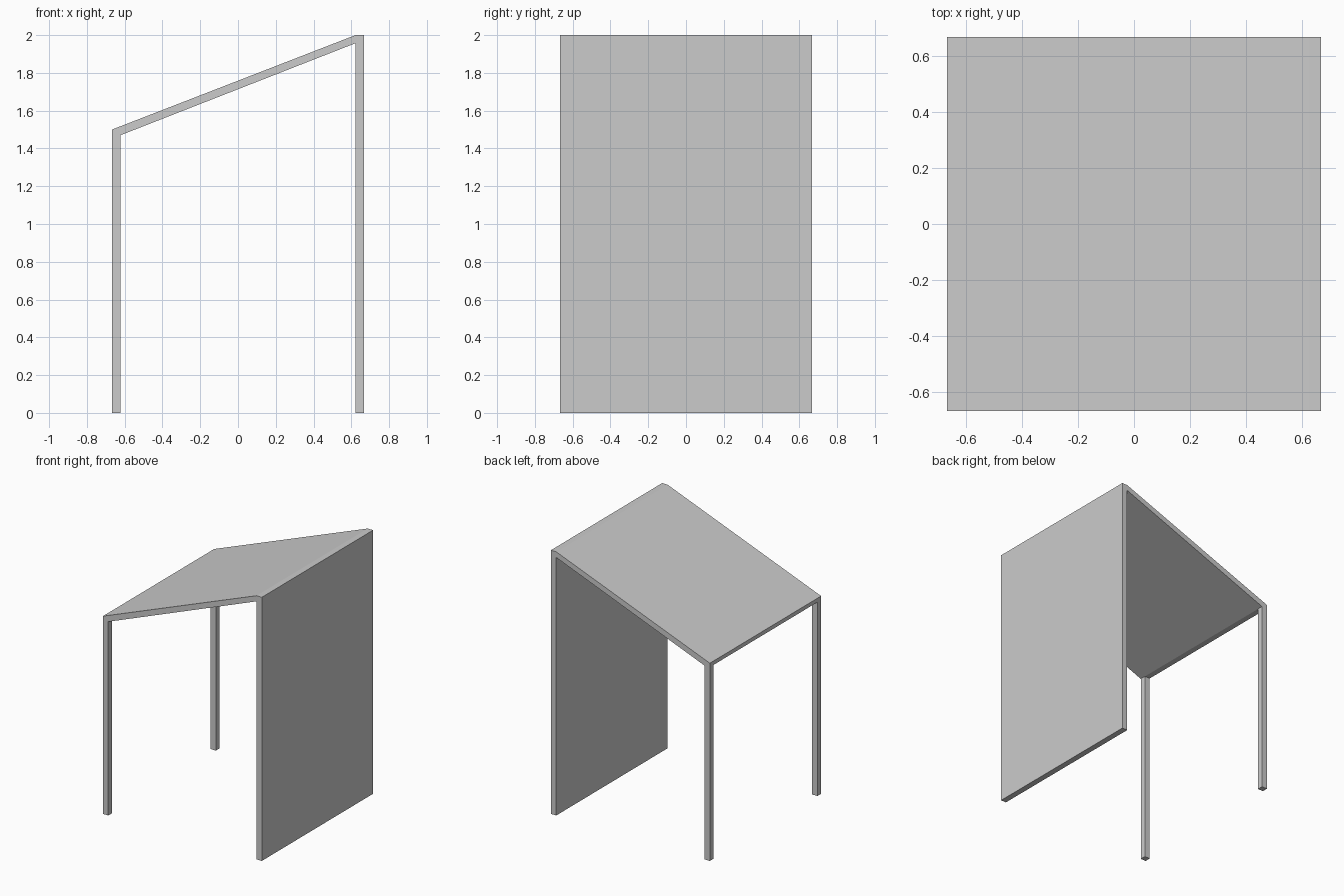
import bpy
import bmesh

if "Cube" in bpy.data.objects:
    bpy.data.objects.remove(bpy.data.objects["Cube"])

H = 0.667   # half width and half depth
I = 0.622   # inner face of wall and posts


def extrude_profile(name, points, y0, y1):
    """Extrude an x-z profile along y."""
    bm = bmesh.new()
    face = bm.faces.new([bm.verts.new((x, y0, z)) for x, z in points])
    ext = bmesh.ops.extrude_face_region(bm, geom=[face])
    verts = [v for v in ext["geom"] if isinstance(v, bmesh.types.BMVert)]
    bmesh.ops.translate(bm, verts=verts, vec=(0, y1 - y0, 0))
    bmesh.ops.recalc_face_normals(bm, faces=bm.faces)
    mesh = bpy.data.meshes.new(name)
    bm.to_mesh(mesh)
    bm.free()
    obj = bpy.data.objects.new(name, mesh)
    bpy.context.collection.objects.link(obj)
    return obj


# Sloping roof and full-depth side wall, one folded panel
extrude_profile("roof_and_side_wall", [
    (-H, 1.47), (-I, 1.47), (I, 1.957), (I, 0),
    (H, 0), (H, 2.0), (I, 2.0), (-H, 1.50)], -H, H)

# Two square posts under the low edge
for name, y0, y1 in (("front_post", -H, -I), ("back_post", I, H)):
    extrude_profile(name, [(-H, 0), (-I, 0), (-I, 1.47), (-H, 1.47)], y0, y1)
